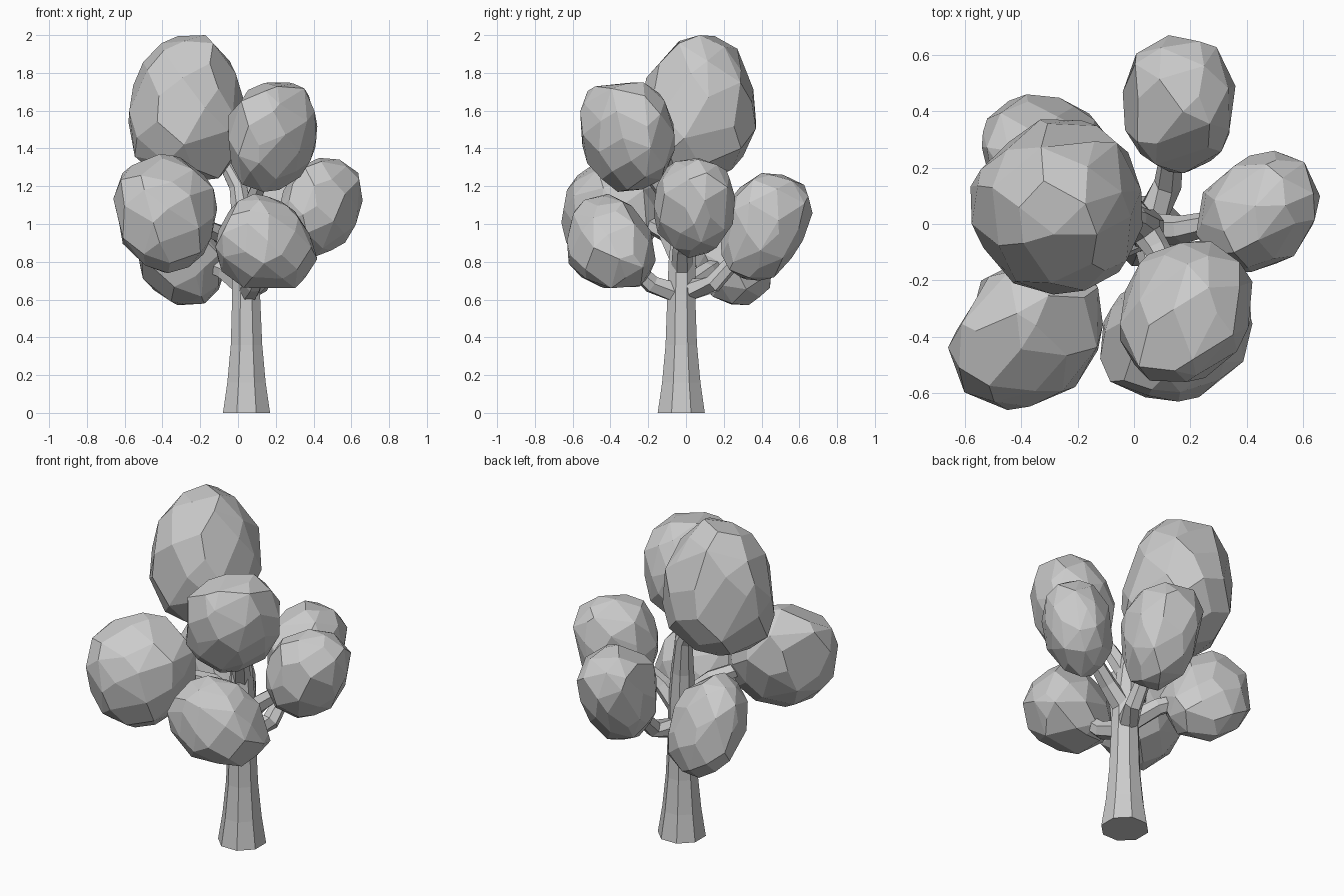
import bpy, bmesh, math, random
from mathutils import Vector

if "Cube" in bpy.data.objects:
    bpy.data.objects.remove(bpy.data.objects["Cube"])

random.seed(7)


def finish(name, bm):
    bmesh.ops.recalc_face_normals(bm, faces=bm.faces[:])
    me = bpy.data.meshes.new(name)
    bm.to_mesh(me)
    bm.free()
    ob = bpy.data.objects.new(name, me)
    bpy.context.collection.objects.link(ob)
    return ob


def tube(name, path, sides):
    """Faceted limb through (x, y, z, radius) points, capped at both ends."""
    bm = bmesh.new()
    pts = [Vector(p[:3]) for p in path]
    rings = []
    for i, p in enumerate(pts):
        d = pts[min(i + 1, len(pts) - 1)] - pts[max(i - 1, 0)]
        if i == 0 and p.z == 0:
            d = Vector((0, 0, 1))
        d.normalize()
        u = Vector((0, 1, 0)).cross(d)
        if u.length < 0.3:
            u = Vector((1, 0, 0))
        u = (u - d * u.dot(d)).normalized()
        v = d.cross(u)
        r = path[i][3]
        ring = []
        for k in range(sides):
            a = 2 * math.pi * (k + 0.5) / sides
            ring.append(bm.verts.new(p + r * (math.cos(a) * u + math.sin(a) * v)))
        rings.append(ring)
    for a, b in zip(rings, rings[1:]):
        for k in range(sides):
            n = (k + 1) % sides
            bm.faces.new((a[k], a[n], b[n], b[k]))
    bm.faces.new(rings[0][::-1])
    bm.faces.new(rings[-1])
    return finish(name, bm)


def foliage(name, lo, hi, lean=(0, 0), taper=0.0, skew=0.0, count=50):
    """Irregular faceted egg: hull of jittered sphere points, fitted to a box."""
    pts = []
    for i in range(count):
        z = 1 - 2 * (i + 0.5) / count
        a = i * 2.39996 + random.uniform(-0.25, 0.25)
        z = max(-0.99, min(0.99, z + random.uniform(-0.06, 0.06)))
        r = math.sqrt(1 - z * z)
        p = Vector((r * math.cos(a), r * math.sin(a), z))
        p /= sum(abs(c) ** 2.2 for c in p) ** (1 / 2.2)
        p *= random.uniform(0.95, 1.03)
        s = 1 + taper * p.z
        pts.append(Vector(((p.x + skew * p.y) * s + lean[0] * p.z,
                           (p.y + skew * p.x) * s + lean[1] * p.z, p.z)))
    mn = [min(p[k] for p in pts) for k in range(3)]
    mx = [max(p[k] for p in pts) for k in range(3)]
    bm = bmesh.new()
    for p in pts:
        bm.verts.new([lo[k] + (p[k] - mn[k]) / (mx[k] - mn[k]) * (hi[k] - lo[k])
                      for k in range(3)])
    bmesh.ops.convex_hull(bm, input=bm.verts[:])
    loose = [v for v in bm.verts if not v.link_faces]
    bmesh.ops.delete(bm, geom=loose, context='VERTS')
    # merge nearly flat triangles into larger facets
    bmesh.ops.dissolve_limit(bm, angle_limit=math.radians(11),
                             verts=bm.verts[:], edges=bm.edges[:])
    return finish(name, bm)


# Trunk with flared foot, bending into the crown
tube("trunk", [(0.045, -0.025, 0, 0.135), (0.045, -0.025, 0.16, 0.11),
               (0.045, -0.025, 0.36, 0.09), (0.043, -0.025, 0.62, 0.08),
               (0.04, -0.02, 0.8, 0.078), (0.03, -0.01, 1.0, 0.065),
               (0.0, 0.02, 1.2, 0.05), (-0.12, 0.06, 1.42, 0.03)], 8)

# Branches reaching into each clump
branches = {
    "front_low": [(0.05, -0.03, 0.63, .06), (0.08, -0.18, 0.68, .05), (0.14, -0.36, 0.85, .035)],
    "back_left_low": [(0.03, 0.0, 0.67, .06), (-0.07, 0.12, 0.75, .05), (-0.26, 0.24, 0.83, .035)],
    "back_right": [(0.05, 0.0, 0.65, .06), (0.12, 0.14, 0.68, .05), (0.15, 0.36, 0.92, .035)],
    "right": [(0.05, -0.02, 0.75, .06), (0.17, -0.02, 0.87, .05), (0.4, 0.03, 1.05, .035)],
    "left_front": [(0.03, -0.03, 0.82, .06), (-0.1, -0.1, 0.95, .05), (-0.32, -0.3, 1.05, .035)],
    "upper_front": [(0.03, -0.01, 0.95, .055), (0.09, -0.1, 1.15, .045), (0.18, -0.28, 1.38, .03)],
}
for n, path in branches.items():
    tube("branch_" + n, path, 6)

# Foliage clumps: lower corner, upper corner, lean, taper, skew
clumps = {
    "top": ((-0.58, -0.25, 1.22), (0.03, 0.37, 2.0), (0.0, 0.06), -0.12, 0.0),
    "upper_front": ((-0.05, -0.56, 1.17), (0.42, -0.06, 1.75), (0.12, -0.12), 0.06, 0.1),
    "left_front": ((-0.66, -0.66, 0.74), (-0.11, -0.10, 1.37), (-0.05, 0.12), 0.08, 0.1),
    "back_left": ((-0.54, 0.02, 0.57), (-0.07, 0.46, 1.15), (-0.2, -0.2), -0.08, -0.08),
    "back_right": ((-0.04, 0.18, 0.70), (0.36, 0.67, 1.27), (0.0, 0.24), 0.12, 0.0),
    "right": ((0.22, -0.17, 0.82), (0.66, 0.26, 1.35), (0.15, 0.0), 0.05, 0.1),
    "front_low": ((-0.12, -0.63, 0.66), (0.42, -0.16, 1.16), (-0.1, -0.15), -0.14, 0.06),
}
for n, (lo, hi, lean, taper, skew) in clumps.items():
    foliage("foliage_" + n, lo, hi, lean, taper, skew)
